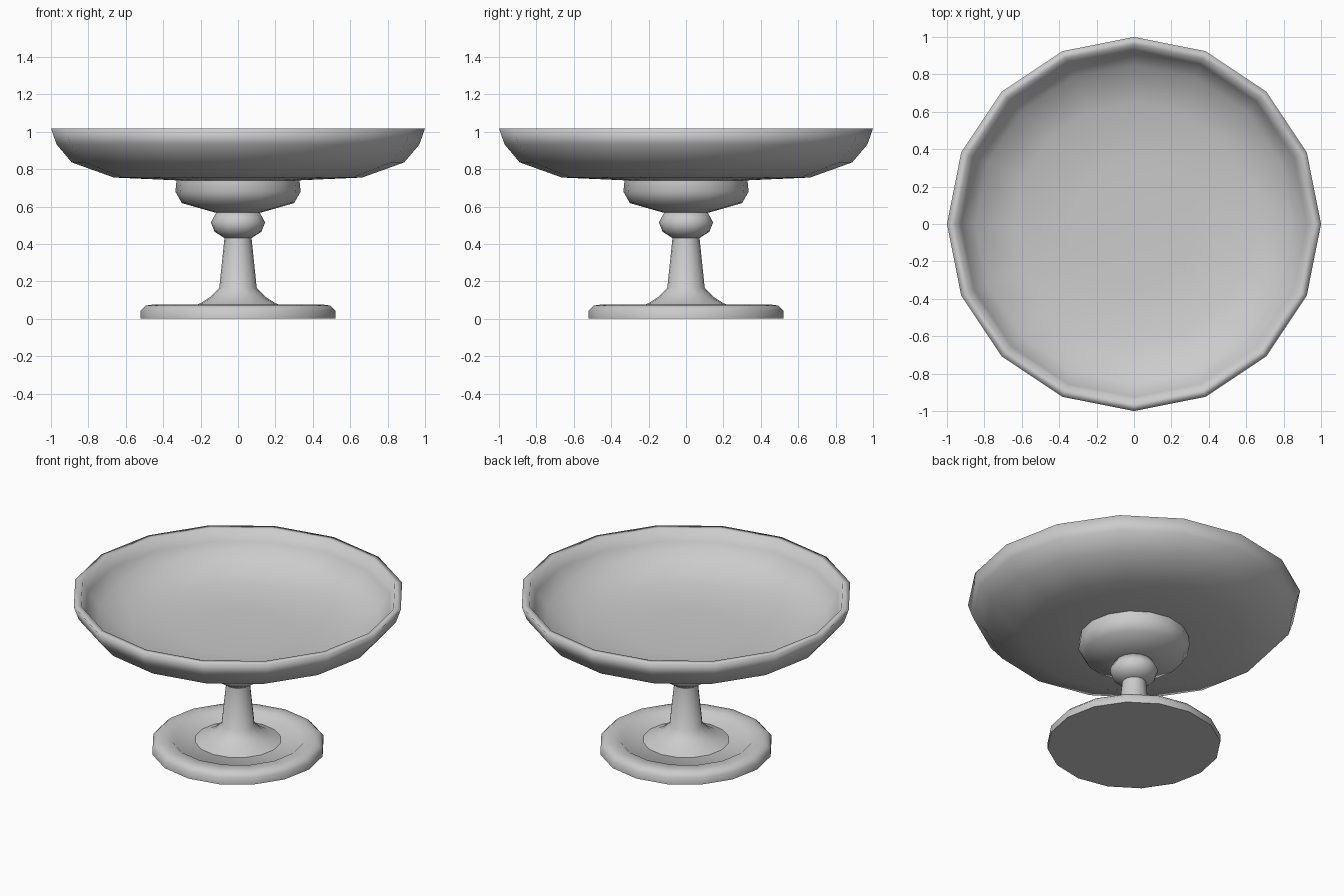
import bpy, bmesh
from math import cos, sin, pi, radians

default = bpy.data.objects.get("Cube")
if default:
    bpy.data.objects.remove(default, do_unlink=True)

SIDES = 16

stone = bpy.data.materials.new("pale grey")
stone.use_nodes = True
GREY = (0.6, 0.6, 0.6, 1)
stone.diffuse_color = GREY
stone.node_tree.nodes["Principled BSDF"].inputs["Base Color"].default_value = GREY


def lathe(name, profile, smooth_angle):
    """Turn a (radius, height) profile around z; radius 0 closes to a point."""
    bm = bmesh.new()
    rings = []
    for r, z in profile:
        if r == 0:
            rings.append([bm.verts.new((0, 0, z))] * SIDES)
        else:
            rings.append([bm.verts.new((r * cos(2 * pi * i / SIDES),
                                        r * sin(2 * pi * i / SIDES), z))
                          for i in range(SIDES)])
    for low, high in zip(rings, rings[1:]):
        for i in range(SIDES):
            j = (i + 1) % SIDES
            corners = dict.fromkeys((low[i], low[j], high[j], high[i]))
            bm.faces.new(list(corners))
    bmesh.ops.recalc_face_normals(bm, faces=bm.faces)
    mesh = bpy.data.meshes.new(name)
    bm.to_mesh(mesh)
    bm.free()
    mesh.materials.append(stone)
    obj = bpy.data.objects.new(name, mesh)
    bpy.context.collection.objects.link(obj)
    bpy.ops.object.select_all(action='DESELECT')
    obj.select_set(True)
    bpy.context.view_layer.objects.active = obj
    bpy.ops.object.shade_smooth_by_angle(angle=radians(smooth_angle))
    return obj


# Round foot with a raised lip around a shallow recess
lathe("foot", [(0, 0), (0.52, 0), (0.52, 0.045), (0.495, 0.07), (0.46, 0.075),
               (0.4, 0.075), (0.385, 0.06), (0, 0.06)], 60)

# Tapered stem flaring into the foot
lathe("stem", [(0.26, 0.06), (0.2, 0.083), (0.145, 0.118), (0.1, 0.166),
               (0.072, 0.435)], 60)

# Knob between stem and collar
lathe("knob", [(0, 0.43), (0.07, 0.43), (0.125, 0.465), (0.145, 0.515),
               (0.115, 0.57), (0, 0.57)], 70)

# Cup-shaped collar carrying the bowl
lathe("collar", [(0, 0.565), (0.12, 0.567), (0.3, 0.618), (0.335, 0.68),
                 (0.328, 0.745)], 70)

# Wide shallow bowl with a thick rim
lathe("bowl", [(0, 0.74), (0.33, 0.74), (0.664, 0.755), (0.889, 0.836),
               (0.97, 0.932), (1, 1.018), (0.955, 1.018), (0.925, 0.945),
               (0.85, 0.862), (0.645, 0.79), (0.33, 0.77), (0, 0.77)], 120)
